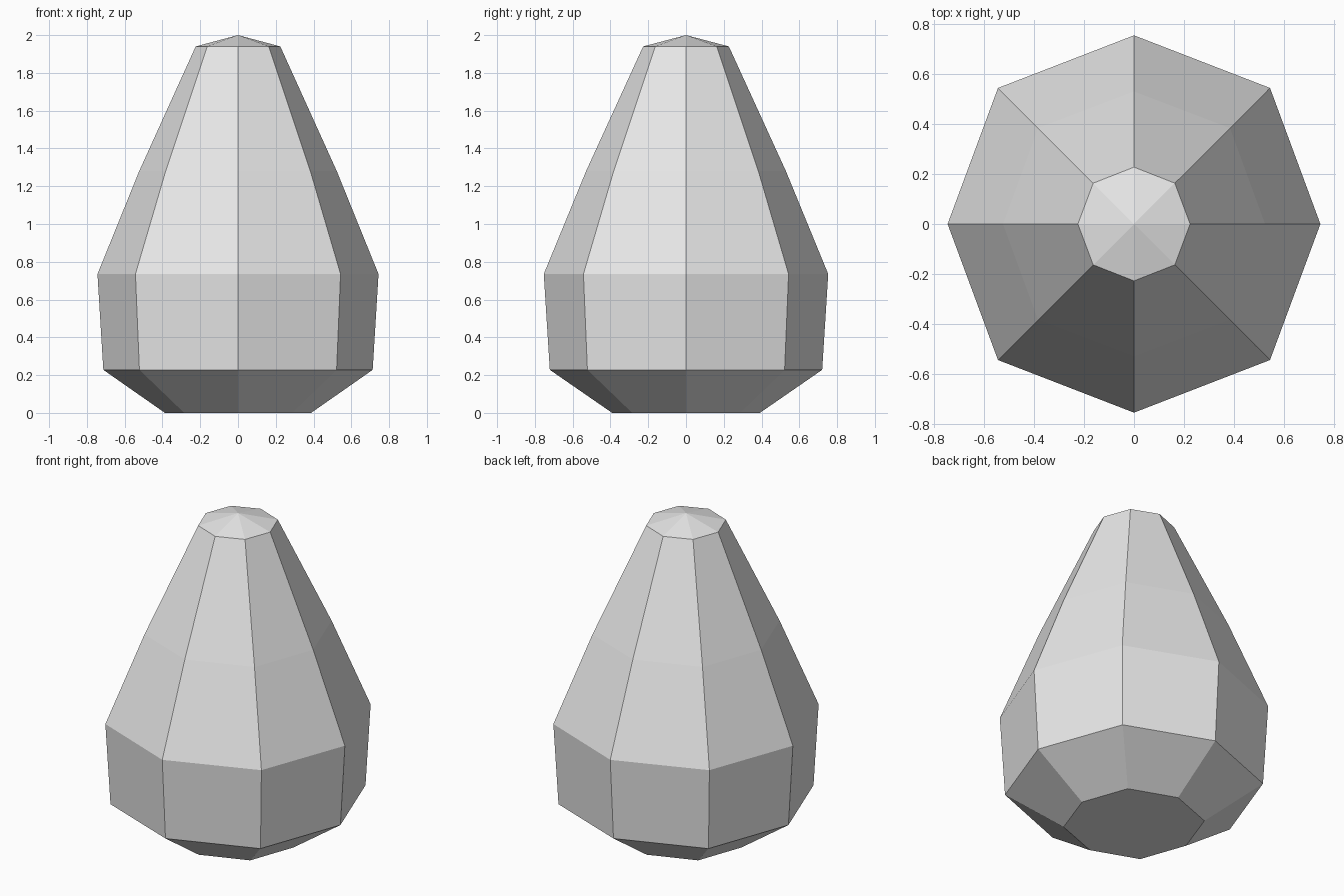
import bpy, bmesh, math

if "Cube" in bpy.data.objects:
    bpy.data.objects.remove(bpy.data.objects["Cube"])

grey = bpy.data.materials.new("light_grey")
grey.diffuse_color = (0.8, 0.8, 0.8, 1)
grey.use_nodes = True
grey.node_tree.nodes["Principled BSDF"].inputs["Base Color"].default_value = grey.diffuse_color

# ring profile: height, x radius, y radius, diagonal corner offset
RINGS = [(0.0, 0.387, 0.391, 0.285),
         (0.228, 0.713, 0.721, 0.522),
         (0.735, 0.744, 0.753, 0.543),
         (1.28, 0.523, 0.529, 0.383),
         (1.94, 0.224, 0.227, 0.163)]
SIDES = 8

bm = bmesh.new()
rings = []
for z, rx, ry, d in RINGS:
    ring = []
    for i in range(SIDES):
        a = math.tau * i / SIDES
        c, s = math.cos(a), math.sin(a)
        if i % 2:
            x, y = math.copysign(d, c), math.copysign(d, s)
        else:
            x, y = rx * c, ry * s
        ring.append(bm.verts.new((x, y, z)))
    rings.append(ring)

# faceted sides
for low, high in zip(rings, rings[1:]):
    for i in range(SIDES):
        j = (i + 1) % SIDES
        bm.faces.new((low[i], low[j], high[j], high[i]))

# flat base and shallow pointed cap
bm.faces.new(rings[0][::-1])
apex = bm.verts.new((0, 0, 2.0))
for i in range(SIDES):
    bm.faces.new((rings[-1][i], rings[-1][(i + 1) % SIDES], apex))

bmesh.ops.recalc_face_normals(bm, faces=bm.faces)
mesh = bpy.data.meshes.new("tapered_body")
bm.to_mesh(mesh)
bm.free()
mesh.materials.append(grey)
body = bpy.data.objects.new("tapered_body", mesh)
bpy.context.collection.objects.link(body)
